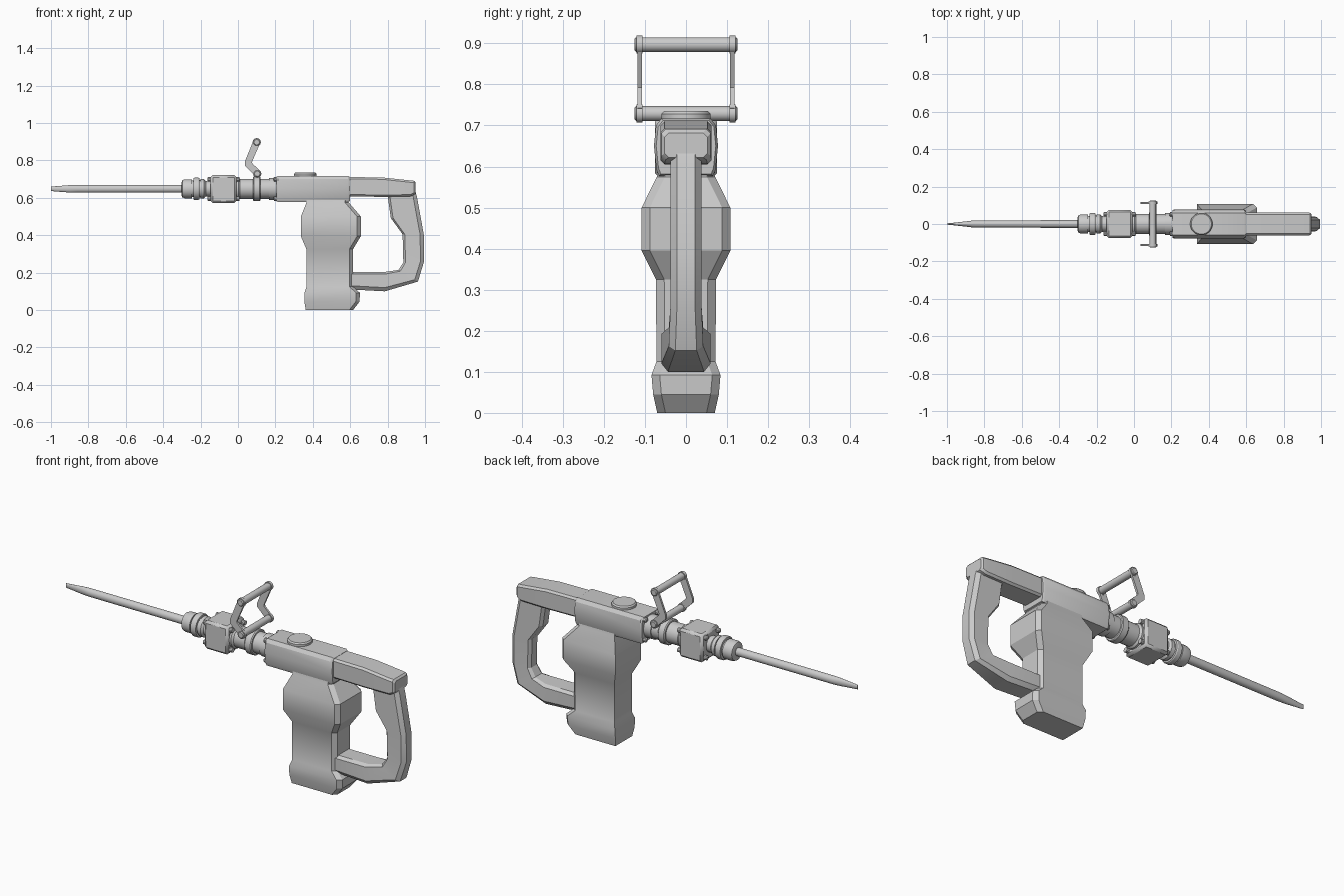
import bpy, bmesh, math
from mathutils import Vector

if "Cube" in bpy.data.objects:
    bpy.data.objects.remove(bpy.data.objects["Cube"])

AXIS_Z = 0.648


def loft(name, rings, angle=30, bevel=0.0):
    """Skin a list of equal-length point rings and cap both ends."""
    bm = bmesh.new()
    loops = [[bm.verts.new(p) for p in ring] for ring in rings]
    n = len(loops[0])
    for a, b in zip(loops, loops[1:]):
        for i in range(n):
            j = (i + 1) % n
            bm.faces.new((a[i], a[j], b[j], b[i]))
    bm.faces.new(loops[0])
    bm.faces.new(loops[-1])
    bmesh.ops.recalc_face_normals(bm, faces=bm.faces)
    me = bpy.data.meshes.new(name)
    bm.to_mesh(me)
    bm.free()
    ob = bpy.data.objects.new(name, me)
    bpy.context.collection.objects.link(ob)
    if bevel:
        mod = ob.modifiers.new("bevel", 'BEVEL')
        mod.width = bevel
        mod.segments = 1
        mod.limit_method = 'ANGLE'
    bpy.ops.object.select_all(action='DESELECT')
    ob.select_set(True)
    bpy.context.view_layer.objects.active = ob
    bpy.ops.object.shade_smooth_by_angle(angle=math.radians(angle))
    return ob


def turned(name, profile, centre=(0, 0, 0), axis='X', sides=24):
    """Round part: profile rows are (position, radius) or (position, ry, rz)."""
    rings = []
    for row in profile:
        t, a, b = row[0], row[1], row[-1]
        ring = []
        for i in range(sides):
            w = math.tau * (i + 0.5) / sides
            u, v = a * math.cos(w), b * math.sin(w)
            p = {'X': (t, u, v), 'Y': (u, t, v), 'Z': (u, v, t)}[axis]
            ring.append(Vector(p) + Vector(centre))
        rings.append(ring)
    return loft(name, rings)


def prism(name, outline, y0, y1, **kw):
    return loft(name, [[(x, y, z) for x, z in outline] for y in (y0, y1)], **kw)


line = (0, 0, AXIS_Z)

# Chisel bit, flattened to an edge at the tip
turned("chisel_bit", [(-1, .003, .012), (-.9, .014, .020), (-.86, .019, .021), (-.27, .021)], line)

# Chuck with collar rings
turned("chuck", [(-.302, .034), (-.298, .046), (-.285, .051), (-.247, .051), (-.247, .044),
                 (-.238, .044), (-.238, .057), (-.233, .060), (-.212, .060), (-.207, .057),
                 (-.207, .047), (-.200, .047), (-.200, .052), (-.182, .052), (-.172, .042),
                 (-.13, .042)], line)

# Square gear block
s = 0.075
square = [(-s, -s), (s, -s), (s, s), (-s, s)]
loft("gear_block", [[(x, y, AXIS_Z - .002 + z) for y, z in square] for x in (-.147, -.008)], bevel=.012)

# Barrel and clamp band
turned("barrel", [(-.03, .062), (.002, .062), (.012, .054), (.165, .054), (.165, .059),
                  (.19, .059), (.22, .059)], line)
turned("clamp_band", [(.08, .05), (.08, .062), (.085, .066), (.116, .066), (.121, .062), (.121, .05)], line)

# Bolts at the corners of the block and housing
for label, x0, x1 in (("block_front", -.164, -.14), ("block_rear", -.015, .008), ("housing", .19, .215)):
    for sy in (-1, 1):
        for sz in (-1, 1):
            turned(label + "_bolt", [(x0, .007), (x0 + .004, .012), (x1, .012)],
                   (0, sy * .052, AXIS_Z + sz * .052), sides=10)

# Upper housing
top = [(-.066, .577), (.066, .577), (.072, .592), (.078, .65), (.073, .700), (.060, .717),
       (-.060, .717), (-.073, .700), (-.078, .65), (-.072, .592)]
loft("upper_housing", [[(x, y * k, .65 + (z - .65) * k) for y, z in top]
                       for x, k in ((.206, .94), (.214, 1), (.588, 1), (.598, .93))])
turned("top_cap", [(.70, .06), (.728, .06), (.735, .054)], (.36, 0, 0), 'Z', 32)

# Motor housing: z, front x, rear x, half width
sections = [(0, .362, .615, .070), (.045, .355, .650, .080), (.092, .355, .652, .084),
            (.125, .366, .615, .072), (.325, .366, .615, .073), (.395, .336, .657, .108),
            (.500, .336, .657, .108), (.575, .366, .592, .071), (.64, .366, .592, .071)]
rings = []
for z, xa, xb, w in sections:
    c = .02
    rings.append([(xa, -w, z), (xb - c, -w, z), (xb, c - w, z),
                  (xb, w - c, z), (xb - c, w, z), (xa, w, z)])
loft("motor_housing", rings)

# Rear top bar: x, bottom z, top z, half width
rings = []
for x, zb, zt, w in ((.58, .608, .711, .062), (.77, .605, .709, .062), (.92, .607, .693, .062),
                     (.940, .616, .691, .060), (.949, .622, .682, .052)):
    c = .01
    rings.append([(x, c - w, zb), (x, w - c, zb), (x, w, zb + c), (x, w, zt - c),
                  (x, w - c, zt), (x, c - w, zt), (x, -w, zt - c), (x, -w, zb + c)])
loft("rear_top_bar", rings)

# Loop grip: outer point, inner point, half width
stations = [((.948, .635), (.795, .635), .038), ((.957, .605), (.803, .590), .038),
            ((.976, .50), (.817, .492), .038), ((.994, .40), (.880, .405), .038),
            ((.995, .26), (.884, .255), .038), ((.962, .152), (.858, .214), .042),
            ((.785, .100), (.785, .204), .060), ((.60, .110), (.60, .204), .060)]
rings = []
for outer, inner, w in stations:
    o, n = Vector((outer[0], 0, outer[1])), Vector((inner[0], 0, inner[1]))
    step = (n - o).normalized() * .02
    side = Vector((0, w, 0))
    flat = Vector((0, w - .016, 0))
    rings.append([o - flat, o + flat, o + step + side, n - step * .6 + side,
                  n + flat, n - flat, n - step * .6 - side, o + step - side])
loft("loop_grip", rings, angle=20)

# Folding front handle: two cross bars and a bent arm on each side
low, high = (.103, 0, .729), (.1, 0, .897)
for name, c in (("pivot_bar", low), ("hand_bar", high)):
    turned(name, [(-.126, .014), (-.122, .018), (.122, .018), (.126, .014)], c, 'Y', 20)
arm = [(.084, .725), (.037, .772), (.036, .792), (.081, .903), (.118, .892),
       (.075, .792), (.077, .783), (.121, .742)]
for sy in (-1, 1):
    prism("handle_arm", arm, sy * .107, sy * .118)
    for c in (low, high):
        turned("arm_eye", [(sy * .106, .022), (sy * .120, .022)], c, 'Y', 20)
